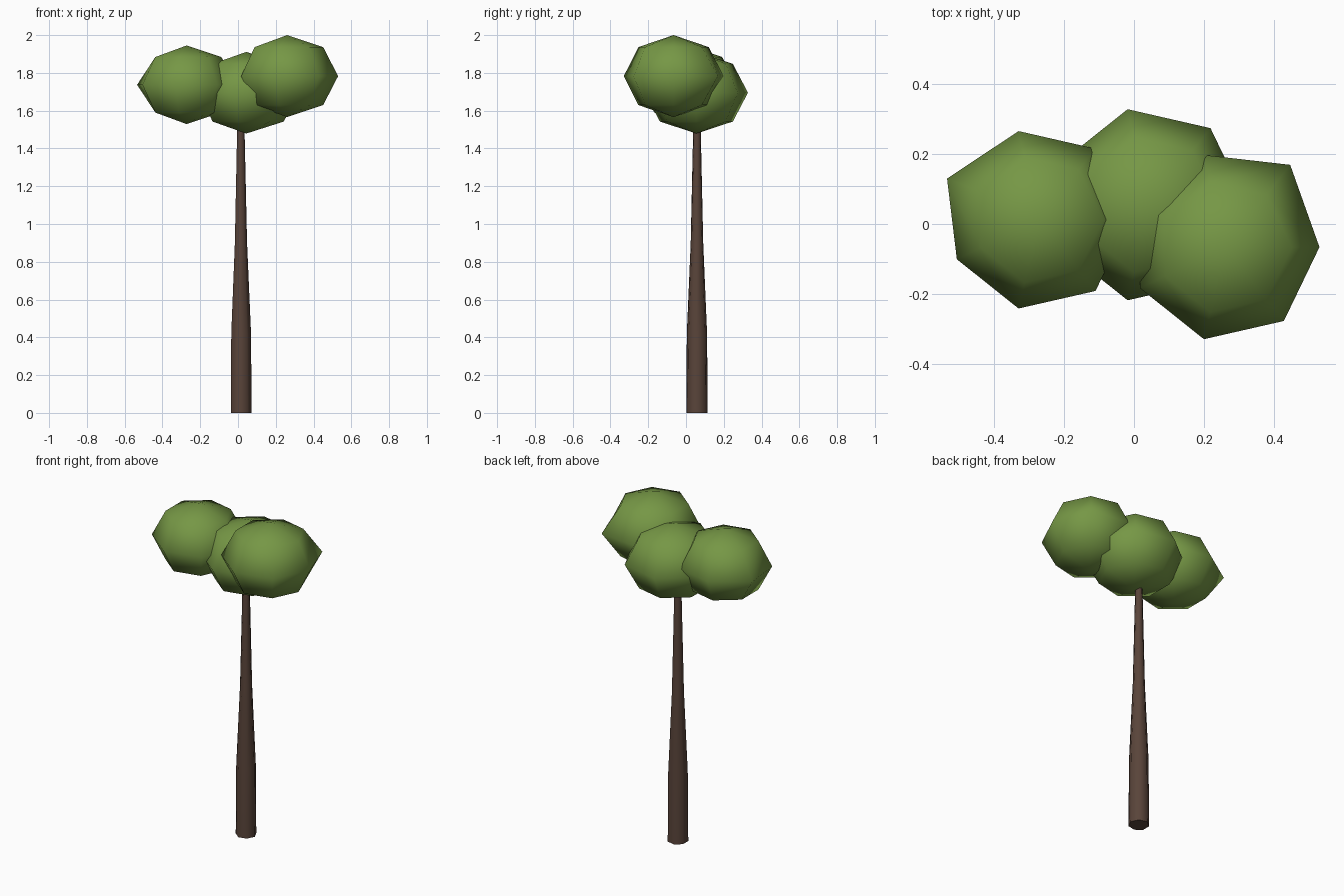
import bpy, bmesh, math

if "Cube" in bpy.data.objects:
    bpy.data.objects.remove(bpy.data.objects["Cube"])

SIDES = 7


def material(name, rgb):
    m = bpy.data.materials.new(name)
    m.diffuse_color = (*rgb, 1)
    m.use_nodes = True
    m.node_tree.nodes["Principled BSDF"].inputs["Base Color"].default_value = m.diffuse_color
    return m


leaf = material("leaf green", (0.18, 0.31, 0.06))
bark = material("bark brown", (0.10, 0.058, 0.042))


def lathe(name, centre, profile, mat, nudges=None):
    """Seven-sided turned solid; profile = (radius, z), radius 0 is a pole.
    nudges = {(ring, side): (dx, dy)} shifts single points."""
    nudges = nudges or {}
    bm = bmesh.new()
    rings = []
    for k, (r, z) in enumerate(profile):
        ring = []
        for i in range(SIDES if r else 1):
            a = 2 * math.pi * i / SIDES
            dx, dy = nudges.get((k, i), (0, 0))
            ring.append(bm.verts.new((r * math.cos(a) + dx, r * math.sin(a) + dy, z)))
        rings.append(ring)
    for lo, hi in zip(rings, rings[1:]):
        for i in range(SIDES):
            j = (i + 1) % SIDES
            if len(lo) == 1:
                bm.faces.new((lo[0], hi[j], hi[i]))
            elif len(hi) == 1:
                bm.faces.new((lo[i], lo[j], hi[0]))
            else:
                bm.faces.new((lo[i], lo[j], hi[j], hi[i]))
    caps = []
    for ring in (rings[0], rings[-1]):
        if len(ring) > 1:
            caps.append(bm.faces.new(ring))
    bmesh.ops.recalc_face_normals(bm, faces=bm.faces)
    for f in bm.faces:
        f.smooth = f not in caps
    for f in caps:
        for e in f.edges:
            e.smooth = False
    me = bpy.data.meshes.new(name)
    bm.to_mesh(me)
    bm.free()
    me.materials.append(mat)
    ob = bpy.data.objects.new(name, me)
    ob.location = centre
    bpy.context.collection.objects.link(ob)
    return ob


def foliage(name, centre, r, h, nudges=None):
    # Ball with four bands from pole to pole
    prof = [(0, -h)]
    for k in (-1, 0, 1):
        a = k * math.pi / 4
        prof.append((r * math.cos(a), h * math.sin(a)))
    prof.append((0, h))
    return lathe(name, centre, prof, leaf, nudges)


# Tapered trunk
lathe("trunk", (0.014, 0.058, 0),
      [(0.058, 0), (0.055, 0.42), (0.034, 0.9), (0.021, 1.48), (0.02, 1.6)], bark)

# Three foliage clumps
foliage("left_foliage", (-0.272, 0.012, 1.737), 0.26, 0.208, {(2, 3): (-0.028, 0.005)})
foliage("middle_foliage", (0.044, 0.055, 1.695), 0.28, 0.216)
foliage("right_foliage", (0.26, -0.066, 1.783), 0.27, 0.217, {(2, 1): (0.018, 0.024)})
